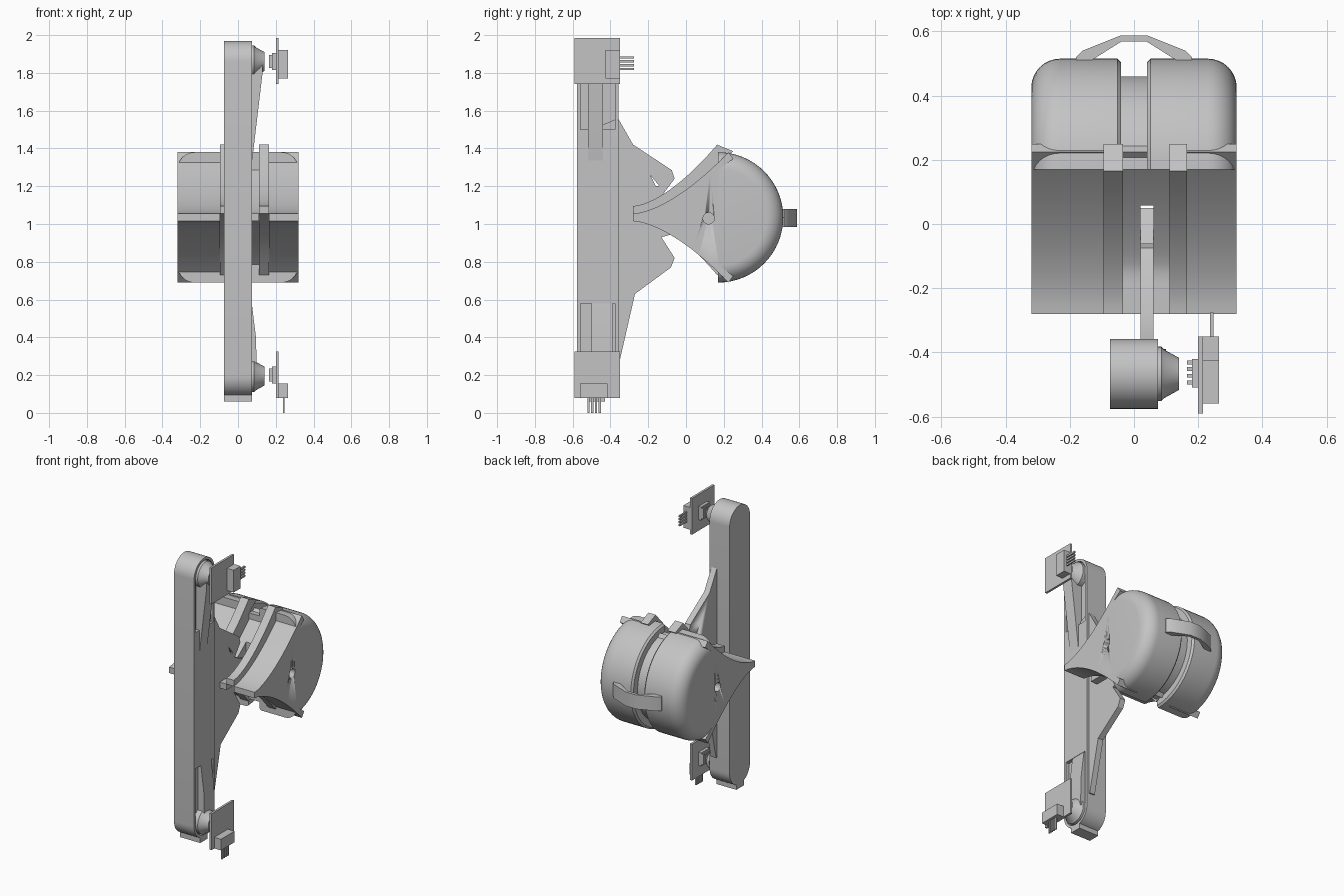
import bpy, bmesh, math
from mathutils import Vector

cube = bpy.data.objects.get("Cube")
if cube:
    bpy.data.objects.remove(cube, do_unlink=True)

grey = bpy.data.materials.new("light_grey")
grey.use_nodes = True
grey.diffuse_color = (0.55, 0.55, 0.55, 1)
grey.node_tree.nodes["Principled BSDF"].inputs["Base Color"].default_value = (0.55, 0.55, 0.55, 1)


def finish(bm, name, smooth=True):
    bmesh.ops.recalc_face_normals(bm, faces=bm.faces)
    mesh = bpy.data.meshes.new(name)
    bm.to_mesh(mesh)
    bm.free()
    mesh.materials.append(grey)
    obj = bpy.data.objects.new(name, mesh)
    bpy.context.collection.objects.link(obj)
    if smooth:
        bpy.ops.object.select_all(action='DESELECT')
        obj.select_set(True)
        bpy.context.view_layer.objects.active = obj
        bpy.ops.object.shade_smooth_by_angle(angle=math.radians(30))
    return obj


def loft(name, rings):
    """Join rings of equal length and close both ends."""
    bm = bmesh.new()
    loops = [[bm.verts.new(p) for p in ring] for ring in rings]
    n = len(loops[0])
    for a, b in zip(loops, loops[1:]):
        for i in range(n):
            j = (i + 1) % n
            bm.faces.new((a[i], a[j], b[j], b[i]))
    bm.faces.new(loops[0])
    bm.faces.new(loops[-1])
    return finish(bm, name)


def prism(name, outline, a, b, axis="x"):
    """Extrude a 2D outline along one axis."""
    place = {"x": lambda p, t: (t, p[0], p[1]),
             "y": lambda p, t: (p[0], t, p[1]),
             "z": lambda p, t: (p[0], p[1], t)}[axis]
    return loft(name, [[place(p, t) for p in outline] for t in (a, b)])


def box(name, x, y, z):
    return prism(name, [(y[0], z[0]), (y[1], z[0]), (y[1], z[1]), (y[0], z[1])], *x)


def cut(obj, cutter):
    cutter.hide_render = True
    cutter.hide_viewport = True
    cutter.display_type = 'WIRE'
    mod = obj.modifiers.new("cut", 'BOOLEAN')
    mod.operation = 'DIFFERENCE'
    mod.solver = 'EXACT'
    mod.object = cutter


def circle(cy, cz, r, n=32):
    return [(cy + r * math.cos(2 * math.pi * i / n), cz + r * math.sin(2 * math.pi * i / n))
            for i in range(n)]


# Belt loop, with a shallow recess on one side
BELT_Y, TOP, LOW = -0.467, 1.86, 0.195


def stadium(r, n=20):
    up = [(BELT_Y + r * math.cos(math.pi * i / n), TOP + r * math.sin(math.pi * i / n))
          for i in range(n + 1)]
    down = [(BELT_Y - r * math.cos(math.pi * i / n), LOW - r * math.sin(math.pi * i / n))
            for i in range(n + 1)]
    return up + down


loft("belt", [[(x, y, z) for y, z in stadium(r)]
              for x, r in ((-0.075, 0.109), (0.075, 0.109), (0.075, 0.092), (0.05, 0.092))])
box("belt_foot", (-0.075, 0.075), (-0.51, -0.43), (0.06, 0.095))

# Wheel hubs
for label, z in (("upper", TOP), ("lower", LOW)):
    loft(label + "_hub", [[(x, p, q) for p, q in circle(BELT_Y, z, r)]
                          for x, r in ((0.04, 0.085), (0.085, 0.085), (0.095, 0.075),
                                       (0.14, 0.05))])

# Bracket plate between belt and drum
bracket = prism("bracket", [(-0.5, 1.5), (-0.36, 1.56), (-0.28, 1.42), (-0.075, 1.285),
                            (-0.06, 1.24), (-0.12, 1.16), (0.05, 1.08), (0.05, 0.98),
                            (-0.13, 0.93), (-0.06, 0.82), (-0.08, 0.77), (-0.27, 0.63),
                            (-0.35, 0.28), (-0.5, 0.28)], 0.02, 0.06)
cut(bracket, prism("bracket_hole_cutter", [(-0.19, 1.26), (-0.14, 1.2), (-0.16, 1.2)], 0, 0.1))
box("bracket_face", (0.045, 0.075), (-0.56, -0.36), (0.58, 1.5))
prism("upper_rib", [(0.05, 1.32), (0.073, 1.32), (0.13, 1.8), (0.13, 1.86), (0.05, 1.86)],
      -0.52, -0.44, "y")
prism("lower_rib", [(0.05, 0.58), (0.073, 0.58), (0.095, 0.4), (0.1, 0.2), (0.05, 0.2)],
      -0.5, -0.39, "y")

# Drum: concave wings in front, rounded shells behind
DRUM_Y, DRUM_Z, R = 0.17, 1.035, 0.345


def wing(shift=0.0, shrink=0.0, start=0.0, cusp=0.225):
    half = []
    for i in range(17):
        t = start + (1 - start) * i / 16
        half.append((-0.28 + (0.28 + cusp) * t, max(0.02, 0.02 + 0.325 * t ** 1.6 - shrink)))
    half += [(0.25, 0.31 - shrink), (DRUM_Y + 0.002, 0.25)]
    top = [(y, DRUM_Z + shift + h) for y, h in half]
    low = [(y, DRUM_Z + shift - h) for y, h in reversed(half)]
    return top + low


axle = prism("axle_hole_cutter", circle(0.12, 1.03, 0.03), -0.5, 0.5)
for label, a, b in (("right", -0.32, -0.095), ("left", 0.165, 0.32)):
    cut(prism(label + "_wing", wing(), a, b), axle)
for label, a, b in (("right", -0.095, -0.035), ("left", 0.11, 0.165)):
    prism(label + "_raised_strip", wing(shift=0.04, cusp=0.165), a, b)
for label, a, b in (("right", -0.035, 0.02), ("left", 0.06, 0.11)):
    prism(label + "_inner_wing", wing(shrink=0.04), a, b)
prism("inner_web", wing(shrink=0.04, start=0.67), 0.02, 0.06)


def half_disc(x, r, n=32):
    return [(x, DRUM_Y + r * math.cos(a), DRUM_Z + r * math.sin(a))
            for a in (math.pi * (i / n - 0.5) for i in range(n + 1))]


for label, side in (("right", -1), ("left", 1)):
    rings = [half_disc(side * 0.04, R - 0.012), half_disc(side * 0.052, R)]
    for i in range(9):
        a = math.pi / 2 * i / 8
        rings.append(half_disc(side * (0.23 + 0.09 * math.sin(a)), R - 0.09 + 0.09 * math.cos(a)))
    loft(label + "_drum_shell", rings)
loft("drum_core", [half_disc(-0.045, 0.29), half_disc(0.045, 0.29)])

# Bent handle across the back of the drum
arc = [(0.04, 0.588), (0.16, 0.54), (0.18, 0.52), (0.18, 0.48), (0.04, 0.568)]
handle = arc + [(-x, y) for x, y in reversed(arc)]
prism("back_handle", handle, 0.985, 1.08, "z")

# Sensor boards with chip, connector and pins
box("upper_board", (0.2, 0.215), (-0.59, -0.35), (1.74, 1.985))
box("upper_connector", (0.215, 0.265), (-0.425, -0.35), (1.77, 1.92))
box("lower_board", (0.2, 0.215), (-0.59, -0.35), (0.08, 0.325))
box("lower_connector", (0.215, 0.265), (-0.56, -0.415), (0.08, 0.155))
for i in range(4):
    z = 1.815 + i * 0.02
    box("upper_pin", (0.237, 0.247), (-0.35, -0.275), (z, z + 0.012))
    y = -0.522 + i * 0.02
    box("lower_pin", (0.237, 0.247), (y, y + 0.012), (0, 0.08))
for label, z in (("upper", TOP), ("lower", LOW + 0.005)):
    box(label + "_chip", (0.18, 0.2), (-0.51, -0.42), (z - 0.045, z + 0.045))
    for i in range(4):
        y = -0.5 + i * 0.021
        box(label + "_chip_lead", (0.165, 0.18), (y, y + 0.012), (z - 0.035, z + 0.035))
